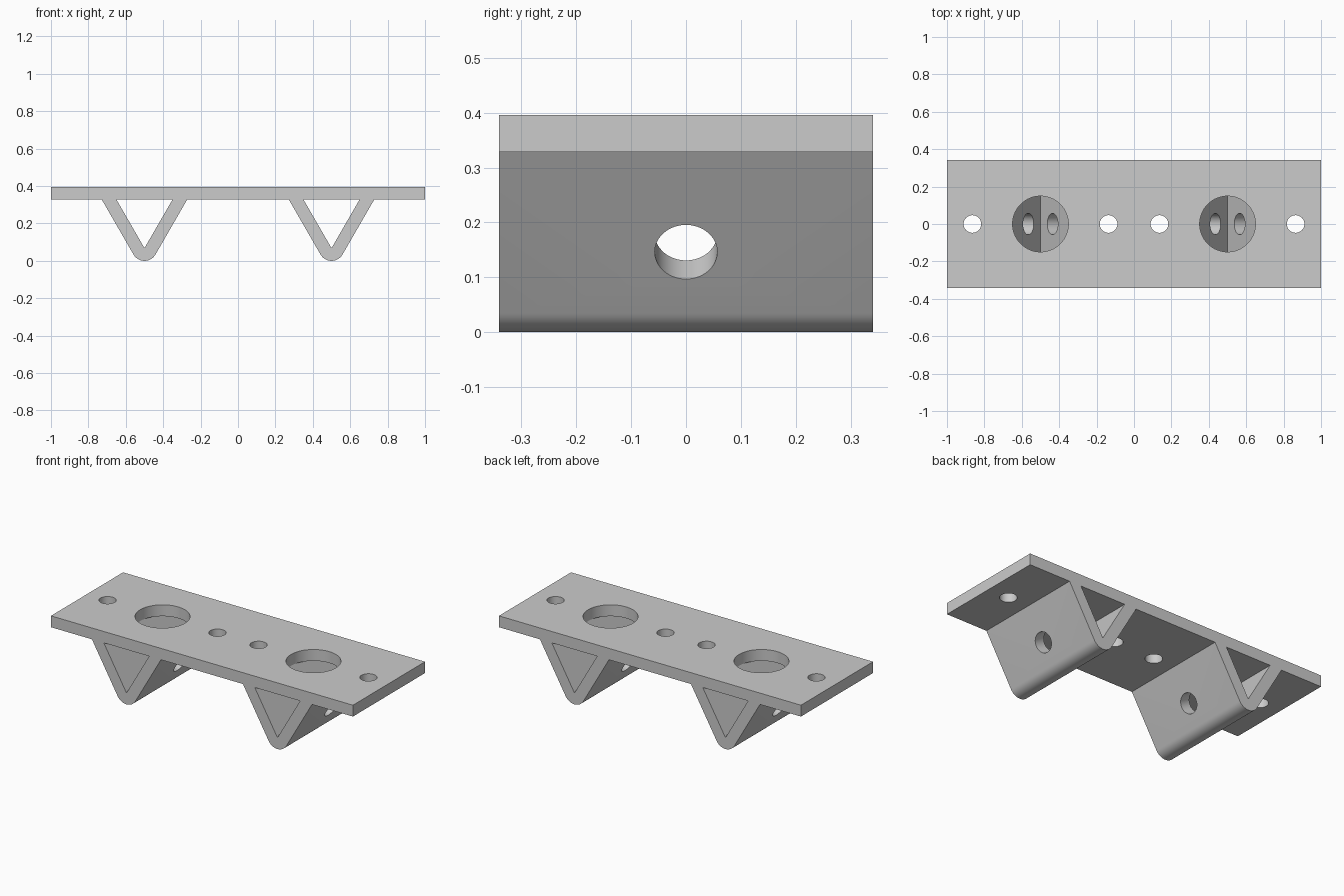
import bpy, bmesh, math
from mathutils import Vector, Matrix

if "Cube" in bpy.data.objects:
    bpy.data.objects.remove(bpy.data.objects["Cube"], do_unlink=True)

T = 0.068                      # wall and plate thickness
HALF_Y = 0.341
TOP = 0.396
UNDER = TOP - T                # underside of the plate
TILT = math.radians(30)        # leg lean from vertical
INNER = (UNDER - T) * math.tan(TILT)
OUTER = INNER + T / math.cos(TILT)
CENTRES = (-0.5, 0.5)

grey = bpy.data.materials.new("light grey")
grey.use_nodes = True
colour = (0.6, 0.6, 0.6, 1)
grey.diffuse_color = colour
grey.node_tree.nodes["Principled BSDF"].inputs["Base Color"].default_value = colour


def finish(name, bm):
    bmesh.ops.recalc_face_normals(bm, faces=bm.faces)
    mesh = bpy.data.meshes.new(name)
    bm.to_mesh(mesh)
    bm.free()
    mesh.materials.append(grey)
    ob = bpy.data.objects.new(name, mesh)
    bpy.context.collection.objects.link(ob)
    return ob


def prism(name, profile, half_y):
    """Extrude an x-z profile along y."""
    bm = bmesh.new()
    face = bm.faces.new([bm.verts.new((x, -half_y, z)) for x, z in profile])
    new = bmesh.ops.extrude_face_region(bm, geom=[face])["geom"]
    verts = [v for v in new if isinstance(v, bmesh.types.BMVert)]
    bmesh.ops.translate(bm, verts=verts, vec=(0, 2 * half_y, 0))
    return finish(name, bm)


def drill(name, centre, axis, radius, depth):
    bm = bmesh.new()
    turn = Vector((0, 0, 1)).rotation_difference(Vector(axis)).to_matrix().to_4x4()
    bmesh.ops.create_cone(bm, cap_ends=True, segments=64, radius1=radius,
                          radius2=radius, depth=depth,
                          matrix=Matrix.Translation(centre) @ turn)
    return finish(name, bm)


# Outline of the plate with two round-tipped V supports below
outline = [(-1, TOP), (-1, UNDER)]
for cx in CENTRES:
    outline.append((cx - OUTER, UNDER))
    for i in range(17):
        a = math.pi + TILT + (math.pi - 2 * TILT) * i / 16
        outline.append((cx + T * math.cos(a), T + T * math.sin(a)))
    outline.append((cx + OUTER, UNDER))
outline += [(1, UNDER), (1, TOP)]
bracket = prism("mounting_bracket", outline, HALF_Y)

cutters = []
for cx in CENTRES:
    # Triangular channel and the large opening above it
    cutters.append(prism("channel_cutter", [(cx - INNER, UNDER), (cx, T), (cx + INNER, UNDER)], 0.5))
    low = UNDER - 0.001
    cutters.append(drill("large_hole_cutter", (cx, 0, low + 0.1), (0, 0, 1), 0.149, 0.2))
    for side in (-1, 1):
        # Screw hole through the plate, then a hole square to the leg
        cutters.append(drill("screw_hole_cutter", (cx + side * 0.364, 0, TOP - T / 2),
                             (0, 0, 1), 0.047, 0.2))
        normal = Vector((side * math.cos(TILT), 0, -math.sin(TILT)))
        mid_z = 0.163
        mid_x = (mid_z - T) * math.tan(TILT) + T / 2 / math.cos(TILT)
        cutters.append(drill("leg_hole_cutter", (cx + side * mid_x, 0, mid_z), normal, 0.057, 0.12))

for cutter in cutters:
    cutter.hide_render = True
    mod = bracket.modifiers.new("cut", 'BOOLEAN')
    mod.operation = 'DIFFERENCE'
    mod.solver = 'EXACT'
    mod.object = cutter

# Keep the cut result and drop the cutters
bpy.context.view_layer.update()
result = bpy.data.meshes.new_from_object(
    bracket.evaluated_get(bpy.context.evaluated_depsgraph_get()))
bracket.modifiers.clear()
bracket.data = result
result.materials.clear()
result.materials.append(grey)
for poly in result.polygons:
    poly.material_index = 0
for cutter in cutters:
    bpy.data.objects.remove(cutter, do_unlink=True)

bpy.ops.object.select_all(action='DESELECT')
bracket.select_set(True)
bpy.context.view_layer.objects.active = bracket
bpy.ops.object.shade_smooth_by_angle(angle=math.radians(25))
